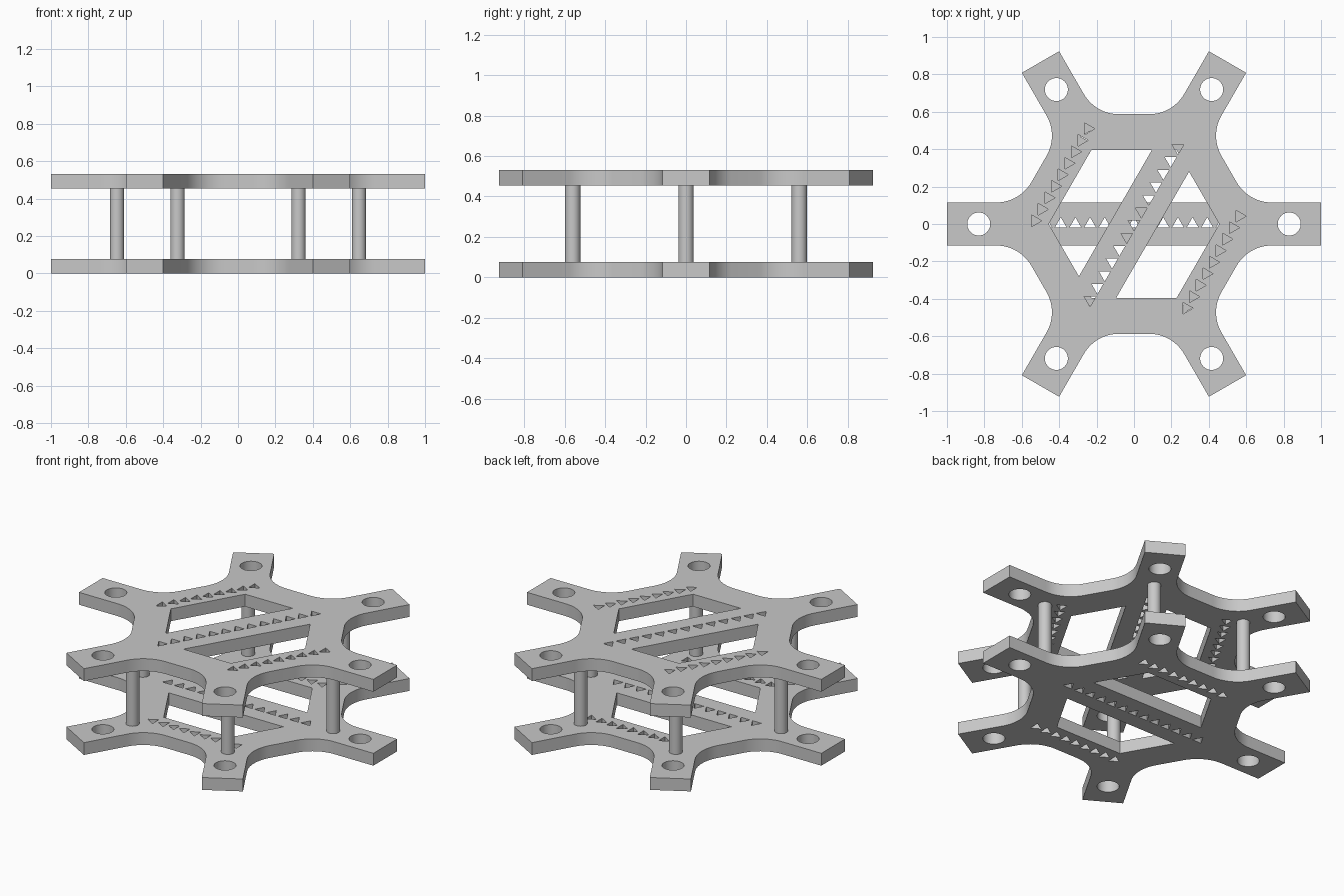
import bpy, bmesh
from math import sin, cos, tan, pi, radians, sqrt
from mathutils import Matrix, Vector

if "Cube" in bpy.data.objects:
    bpy.data.objects.remove(bpy.data.objects["Cube"])

grey = bpy.data.materials.new("plain grey")
grey.use_nodes = True
COLOUR = (0.58, 0.58, 0.58, 1)
grey.diffuse_color = COLOUR
grey.node_tree.nodes["Principled BSDF"].inputs["Base Color"].default_value = COLOUR

THICK = 0.076        # plate thickness
TOTAL = 0.53         # overall height
HALF_ARM = 0.115     # half width of arms and centre bar
HUB = 0.587          # hub centre to its flat sides
WINDOW = 0.395       # centre to window sides
TANGENT = 0.125      # fillet start, measured from the corner


def rotate(p, a):
    return (p[0] * cos(a) - p[1] * sin(a), p[0] * sin(a) + p[1] * cos(a))


def ring(cx, cy, r, n, start=0.0):
    return [(cx + r * cos(start + 2 * pi * i / n), cy + r * sin(start + 2 * pi * i / n))
            for i in range(n)]


def outline():
    """Six-armed star: each arm end followed by the rounded bay beside it."""
    r = TANGENT / tan(radians(30))
    corner = (HUB - HALF_ARM * 0.5) / cos(radians(30))
    half_flat = corner * 0.5 - HALF_ARM * cos(radians(30)) - TANGENT
    # bay drawn around +y, running from the right arm to the left arm
    right = [(half_flat + r * sin(t), HUB + r - r * cos(t))
             for t in [radians(60) * i / 14 for i in range(14, -1, -1)]]
    bay = right + [(-x, y) for x, y in reversed(right)]
    pts = []
    for k in range(6):
        a = k * pi / 3
        pts += [rotate((1, s * HALF_ARM), a) for s in (-1, 1)]
        pts += [rotate(p, a - pi / 3) for p in bay]
    return pts


def plate_loops():
    loops = [outline()]
    # bolt holes in the arms
    for k in range(6):
        loops.append(ring(*rotate((0.83, 0), k * pi / 3), 0.0615, 48))
    # two windows leaving a centre bar
    corner = WINDOW / sqrt(3)
    wide = 2 * corner - HALF_ARM / sqrt(3)
    for s in (-1, 1):
        loops.append([(-wide, s * HALF_ARM), (-corner, s * WINDOW),
                      (corner, s * WINDOW), (wide, s * HALF_ARM)])
    # triangular slots: centre row, then the two side rows
    for i in range(-6, 7):
        loops.append(ring(i * 0.0783, 0, 0.036, 3, pi / 2))
    for s in (-1, 1):
        for i in range(9):
            loops.append(ring(-0.25 + i * 0.071, s * 0.467, 0.036, 3, pi))
    return loops


def finish(obj):
    bpy.ops.object.select_all(action='DESELECT')
    obj.select_set(True)
    bpy.context.view_layer.objects.active = obj
    bpy.ops.object.shade_smooth_by_angle(angle=radians(30))


def make_plate(name, z, angle):
    curve = bpy.data.curves.new(name, 'CURVE')
    curve.dimensions = '2D'
    curve.fill_mode = 'BOTH'
    curve.extrude = THICK / 2
    for loop in plate_loops():
        spline = curve.splines.new('POLY')
        spline.points.add(len(loop) - 1)
        for point, (x, y) in zip(spline.points, loop):
            point.co = (x, y, 0, 1)
        spline.use_cyclic_u = True
    obj = bpy.data.objects.new(name, curve)
    bpy.context.collection.objects.link(obj)
    bpy.ops.object.select_all(action='DESELECT')
    obj.select_set(True)
    bpy.context.view_layer.objects.active = obj
    bpy.ops.object.convert(target='MESH')
    obj = bpy.context.view_layer.objects.active
    # weld the caps to the walls and set the plate in place
    bm = bmesh.new()
    bm.from_mesh(obj.data)
    bmesh.ops.remove_doubles(bm, verts=bm.verts, dist=0.0001)
    bmesh.ops.recalc_face_normals(bm, faces=bm.faces)
    bm.transform(Matrix.Translation((0, 0, z)) @ Matrix.Rotation(angle, 4, 'Z'))
    bm.to_mesh(obj.data)
    bm.free()
    obj.data.materials.clear()
    obj.data.materials.append(grey)
    finish(obj)


make_plate("bottom_plate", THICK / 2, 0)
make_plate("top_plate", TOTAL - THICK / 2, pi / 3)

# six round posts between the plates
for k in range(6):
    x, y = rotate((0.647, 0), k * pi / 3)
    bpy.ops.mesh.primitive_cylinder_add(vertices=32, radius=0.038,
                                        depth=TOTAL - 2 * THICK, location=(x, y, TOTAL / 2))
    post = bpy.context.object
    post.name = f"post_{k + 1}"
    post.data.materials.append(grey)
    finish(post)
